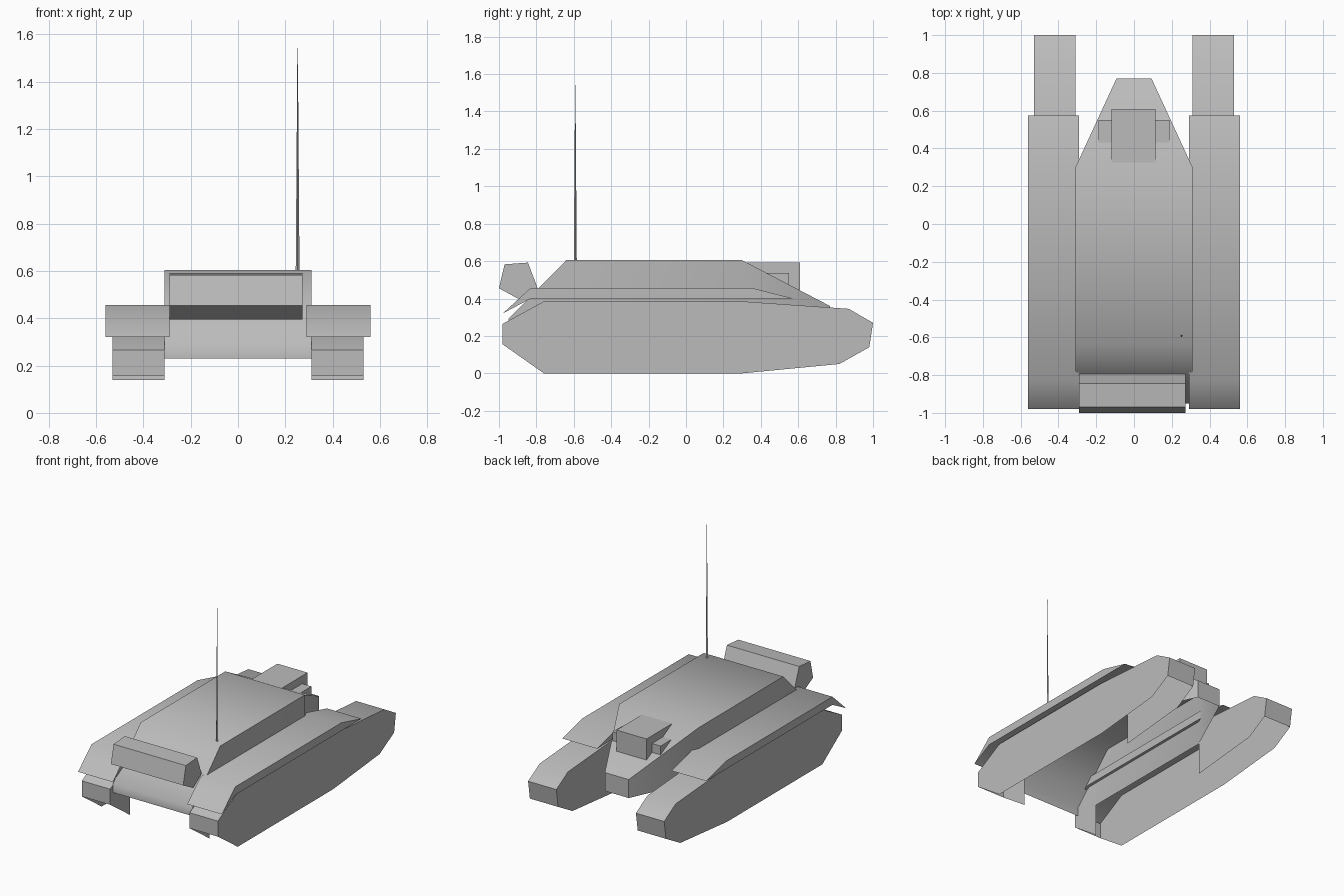
import bpy
import bmesh
import math

cube = bpy.data.objects.get("Cube")
if cube:
    bpy.data.objects.remove(cube, do_unlink=True)

# Single flat colour
grey = bpy.data.materials.new("plain_grey")
grey.use_nodes = True
COLOUR = (0.5, 0.5, 0.5, 1)
grey.diffuse_color = COLOUR
grey.node_tree.nodes["Principled BSDF"].inputs["Base Color"].default_value = COLOUR


def finish(bm, name, mirror=False):
    """Turn a bmesh into a smooth-shaded object."""
    bmesh.ops.recalc_face_normals(bm, faces=bm.faces)
    mesh = bpy.data.meshes.new(name)
    bm.to_mesh(mesh)
    bm.free()
    mesh.materials.append(grey)
    obj = bpy.data.objects.new(name, mesh)
    bpy.context.collection.objects.link(obj)
    if mirror:
        obj.modifiers.new("Mirror", 'MIRROR').use_mirror_merge = False
    bpy.ops.object.select_all(action='DESELECT')
    obj.select_set(True)
    bpy.context.view_layer.objects.active = obj
    bpy.ops.object.shade_smooth_by_angle(angle=math.radians(50))
    return obj


def prism(name, profile, x0, x1, open_edges=(), caps0=None, caps1=None,
          width=None, mirror=False):
    """Sweep a (y, z) profile across x. Caps are lists of profile indices;
    open_edges are left without a face; width scales x at single points."""
    bm = bmesh.new()
    n = len(profile)
    width = width or {}
    rows = [[bm.verts.new((x * width.get(i, 1), y, z))
             for i, (y, z) in enumerate(profile)] for x in (x0, x1)]
    for i in range(n):
        if i not in open_edges:
            j = (i + 1) % n
            bm.faces.new((rows[0][i], rows[0][j], rows[1][j], rows[1][i]))
    for row, caps in zip(rows, (caps0, caps1)):
        for cap in caps or [range(n)]:
            bm.faces.new([row[i] for i in cap])
    return finish(bm, name, mirror)


# Hull: sloped nose, flat roof, tapered tail, open underneath
hull = [(-0.95, 0.23), (-0.95, 0.29), (-0.64, 0.605), (0.3, 0.605),
        (0.77, 0.36), (0.77, 0.23), (0.3, 0.23)]
hull_sides = [(0, 1, 2, 3, 6), (3, 4, 5, 6)]
prism("hull", hull, -0.31, 0.31, open_edges=(5, 6),
      caps0=hull_sides, caps1=hull_sides, width={4: 0.3, 5: 0.3})

# Track pods: open underneath, inner walls only where they clear the hull
track = [(-0.98, 0.155), (-0.98, 0.265), (-0.76, 0.385), (0.3, 0.385),
         (0.87, 0.345), (1.0, 0.27), (0.98, 0.14), (0.82, 0.05),
         (0.3, 0.0), (-0.76, 0.0)]
prism("track_pods", track, 0.31, 0.53, open_edges=(6, 7, 8, 9),
      caps0=[(0, 1, 2, 9), (3, 4, 5, 6, 7, 8)], mirror=True)

# Fenders above the tracks
fender = [(-0.98, 0.32), (-0.83, 0.457), (0.35, 0.457), (0.575, 0.4),
          (-0.83, 0.4)]
prism("fenders", fender, 0.29, 0.56, mirror=True)

# Five-sided blade housing across the nose
nose_roll = [(-1.0, 0.455), (-0.97, 0.583), (-0.845, 0.592),
             (-0.795, 0.46), (-0.89, 0.395)]
prism("nose_roll", nose_roll, -0.29, 0.273)

# Rear box and its side boxes, wedged into the tail slope
prism("rear_box", [(0.325, 0.592), (0.61, 0.592), (0.61, 0.44)], -0.12, 0.115)
prism("rear_side_boxes", [(0.43, 0.537), (0.55, 0.537), (0.55, 0.47)],
      0.11, 0.187, mirror=True)

# Whip antenna
bm = bmesh.new()
bmesh.ops.create_cone(bm, cap_ends=True, segments=4, radius1=0.008,
                      radius2=0.001, depth=0.94)
bmesh.ops.translate(bm, verts=bm.verts, vec=(0.252, -0.592, 1.073))
finish(bm, "antenna")
